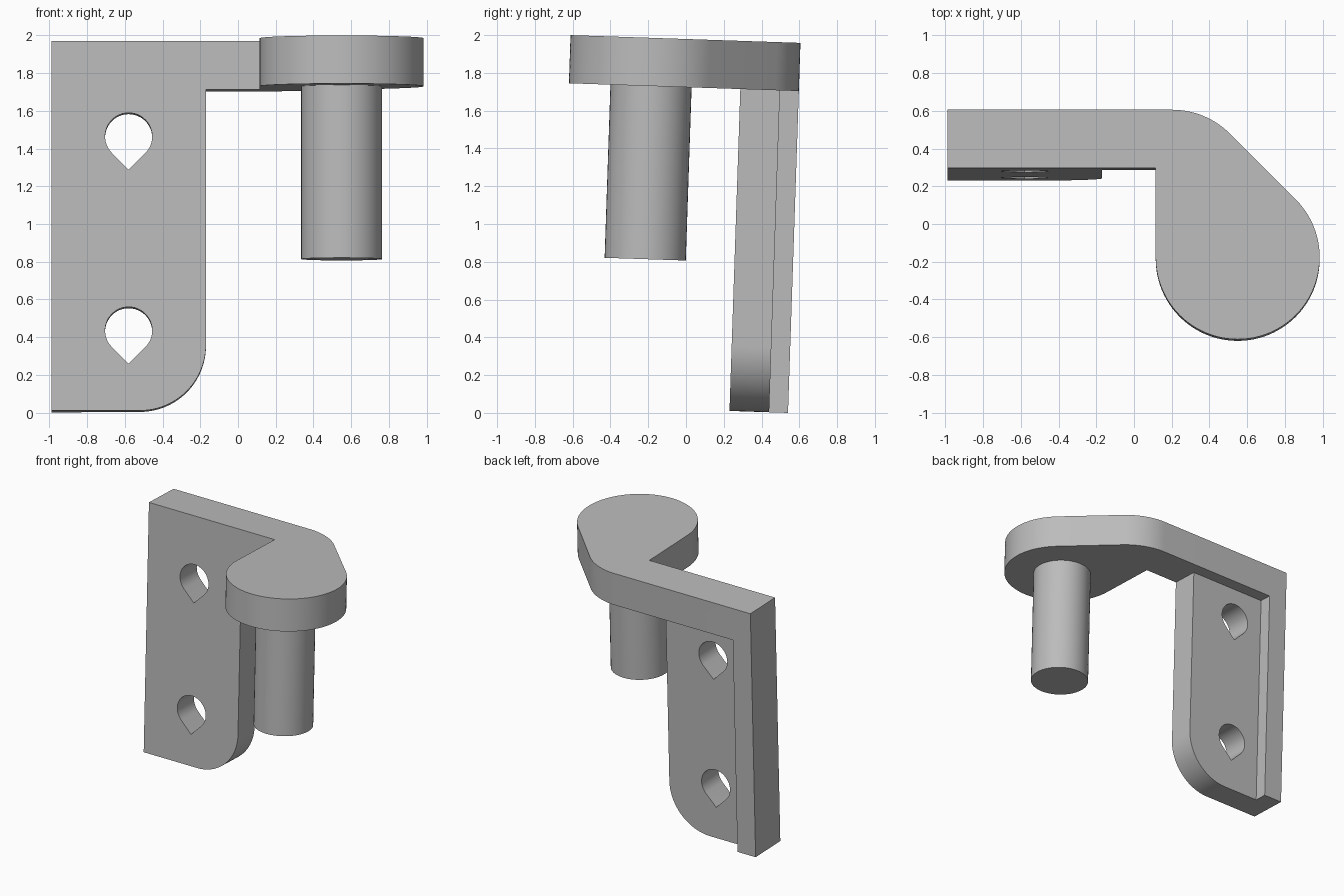
import bpy, bmesh
from math import radians, sin, cos, pi
from mathutils import Matrix

old = bpy.data.objects.get("Cube")
if old:
    bpy.data.objects.remove(old, do_unlink=True)

# The whole hinge leans slightly about x, pivoting on its rear bottom edge
LEAN = Matrix.Translation((0, 0.54, 0)) @ Matrix.Rotation(radians(-1.93), 4, "X")

steel = bpy.data.materials.new("plain grey")
steel.use_nodes = True
GREY = (0.5, 0.5, 0.5, 1)
steel.diffuse_color = GREY
steel.node_tree.nodes["Principled BSDF"].inputs["Base Color"].default_value = GREY


def arc(cx, cy, r, start, end, steps=24):
    """Points along an arc, angles in degrees."""
    angles = [radians(start + (end - start) * i / steps) for i in range(steps + 1)]
    return [(cx + r * cos(a), cy + r * sin(a)) for a in angles]


def prism(name, outline, low, high, upright=False):
    """Extrude an outline along z, or along y when upright (outline is x, z)."""
    bm = bmesh.new()
    place = (lambda u, v, w: (u, w, v)) if upright else (lambda u, v, w: (u, v, w))
    face = bm.faces.new([bm.verts.new(place(u, v, low)) for u, v in outline])
    side = bmesh.ops.extrude_face_region(bm, geom=[face])["geom"]
    bmesh.ops.translate(bm, vec=place(0, 0, high - low),
                        verts=[g for g in side if isinstance(g, bmesh.types.BMVert)])
    bmesh.ops.recalc_face_normals(bm, faces=bm.faces)
    mesh = bpy.data.meshes.new(name)
    bm.to_mesh(mesh)
    bm.free()
    mesh.materials.append(steel)
    obj = bpy.data.objects.new(name, mesh)
    bpy.context.collection.objects.link(obj)
    obj.matrix_world = LEAN
    return obj


def combine(target, tool, operation):
    """Apply a boolean and discard the tool."""
    mod = target.modifiers.new(operation.lower(), "BOOLEAN")
    mod.operation, mod.object, mod.solver = operation, tool, "EXACT"
    bpy.context.view_layer.objects.active = target
    bpy.ops.object.modifier_apply(modifier=mod.name)
    bpy.data.objects.remove(tool, do_unlink=True)


LEFT, RIGHT, FRONT = -0.99, -0.17, -0.31
TOP, UNDER = 1.96, 1.705
PIN_X, PIN_Y, EYE_R = 0.55, -0.783, 0.435

# Arm: straight bar, rounded shoulder, diagonal and round eye
arm_outline = [(LEFT, 0), (LEFT, FRONT), (PIN_X - EYE_R, FRONT)]
arm_outline += arc(PIN_X, PIN_Y, EYE_R, 180, 405, 60)
arm_outline += arc(0.202, -EYE_R, EYE_R, 45, 90, 14)
bracket = prism("hinge_bracket", arm_outline, UNDER, TOP)

# Mounting plate with one rounded lower corner
R = 0.35
plate_outline = [(LEFT, UNDER + 0.1), (LEFT, 0)] + arc(RIGHT - R, R, R, -90, 0)
plate_outline.append((RIGHT, UNDER + 0.1))
combine(bracket, prism("mounting_plate", plate_outline, FRONT, -0.1, True), "UNION")

# Rear lip along the outer edge
lip = [(LEFT, 0), (-0.83, 0), (-0.83, UNDER + 0.1), (LEFT, UNDER + 0.1)]
combine(bracket, prism("rear_lip", lip, -0.2, 0, True), "UNION")

# Teardrop screw holes
for z in (0.425, 1.455):
    drop = arc(-0.58, z, 0.125, -45, 225, 36) + [(-0.58, z - 0.125 * 2 ** 0.5)]
    combine(bracket, prism("hole_cutter", drop, -0.5, 0.2, True), "DIFFERENCE")

# Hinge pin hanging below the eye
pin = prism("hinge_pin", arc(PIN_X, PIN_Y, 0.215, 0, 360, 48)[:-1], 0.788, UNDER + 0.05)

# Smooth the curved sides, keep edges sharp
for obj in (bracket, pin):
    bpy.ops.object.select_all(action="DESELECT")
    obj.select_set(True)
    bpy.context.view_layer.objects.active = obj
    bpy.ops.object.shade_smooth_by_angle(angle=radians(25))
